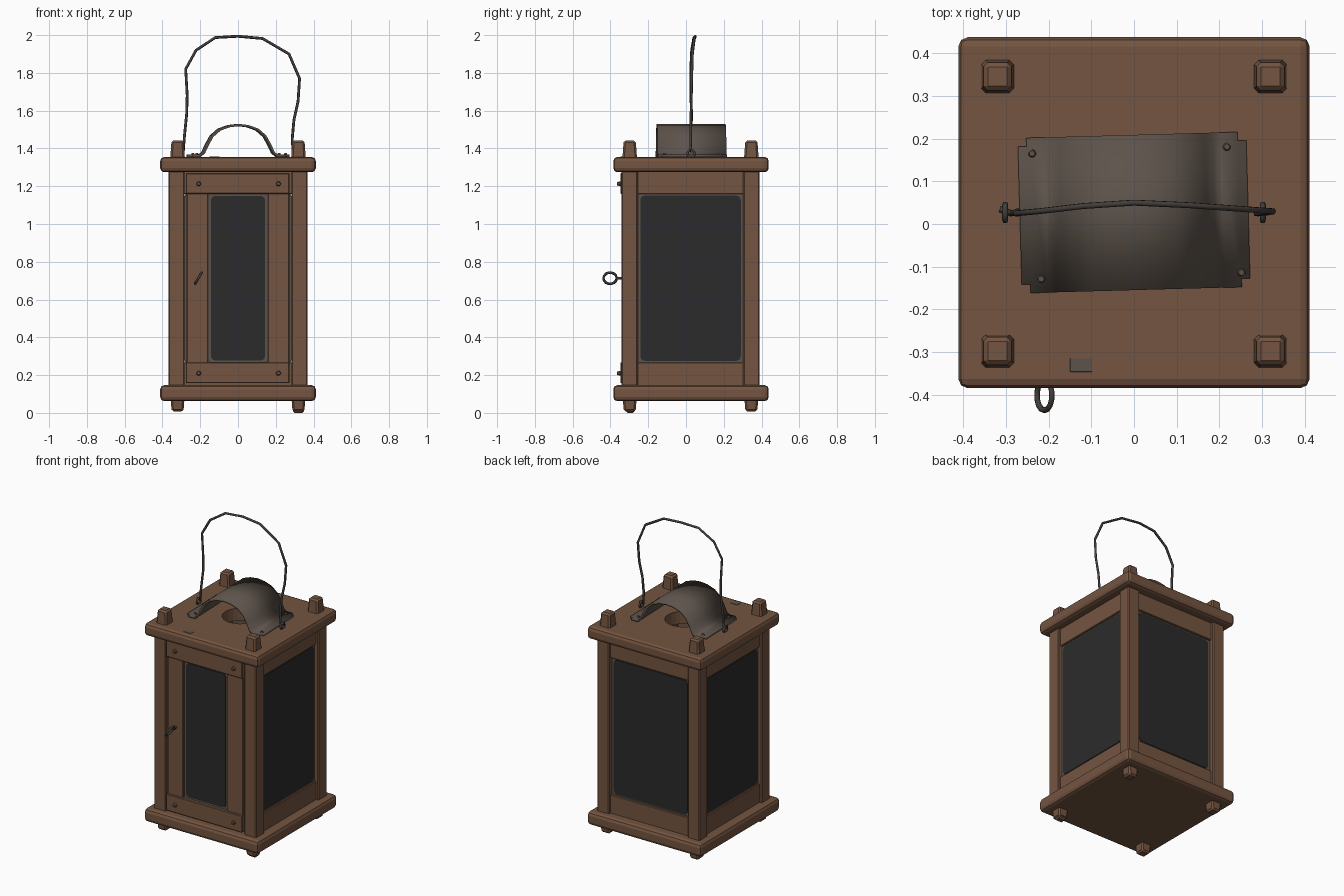
import bpy, bmesh, math
from mathutils import Vector, Matrix

if "Cube" in bpy.data.objects:
    bpy.data.objects.remove(bpy.data.objects["Cube"])

CY = 0.027  # depth centre of the lantern body


def material(name, rgb):
    m = bpy.data.materials.new(name)
    m.diffuse_color = (*rgb, 1)
    m.use_nodes = True
    m.node_tree.nodes["Principled BSDF"].inputs["Base Color"].default_value = m.diffuse_color
    return m


WOOD = material("brown wood", (0.175, 0.090, 0.052))
TIN = material("grey tin", (0.108, 0.086, 0.070))
IRON = material("dark iron", (0.055, 0.047, 0.041))
GLASS = material("dark glass", (0.024, 0.024, 0.025))


def finish(name, bm, mat, smooth=False):
    bmesh.ops.recalc_face_normals(bm, faces=bm.faces)
    me = bpy.data.meshes.new(name)
    bm.to_mesh(me)
    bm.free()
    me.materials.append(mat)
    ob = bpy.data.objects.new(name, me)
    bpy.context.collection.objects.link(ob)
    if smooth:
        bpy.ops.object.select_all(action='DESELECT')
        ob.select_set(True)
        bpy.context.view_layer.objects.active = ob
        bpy.ops.object.shade_smooth_by_angle(angle=math.radians(35))
    return ob


def box(name, lo, hi, mat=WOOD, bevel=0.006, seg=1, taper=None):
    """Bevelled box; taper=(sign, scale) shrinks the top or bottom end."""
    lo, hi = Vector(lo), Vector(hi)
    c, s = (lo + hi) / 2, hi - lo
    bm = bmesh.new()
    bmesh.ops.create_cube(bm, size=1)
    for v in bm.verts:
        k = taper[1] if taper and v.co.z * taper[0] > 0 else 1
        v.co = c + Vector((v.co.x * s.x * k, v.co.y * s.y * k, v.co.z * s.z))
    bmesh.ops.bevel(bm, geom=bm.edges[:], offset=bevel, segments=seg,
                    profile=0.5, affect='EDGES')
    return finish(name, bm, mat)


def panel(name, centre, w, h, r, depth, angle, mat):
    """Upright rounded plate, facing -y and then turned about z by angle."""
    bm = bmesh.new()
    pts = []
    for i, (sx, sz) in enumerate(((1, 1), (-1, 1), (-1, -1), (1, -1))):
        for k in range(4):
            a = math.pi / 2 * (i + k / 3)
            pts.append((sx * (w / 2 - r) + r * math.cos(a), depth / 2,
                        sz * (h / 2 - r) + r * math.sin(a)))
    f = bm.faces.new([bm.verts.new(p) for p in pts])
    ext = bmesh.ops.extrude_face_region(bm, geom=[f])['geom']
    bmesh.ops.translate(bm, vec=(0, -depth, 0),
                        verts=[g for g in ext if isinstance(g, bmesh.types.BMVert)])
    bm.transform(Matrix.Translation(centre) @ Matrix.Rotation(angle, 4, 'Z'))
    return finish(name, bm, mat)


def stud(name, centre, r, depth, rot, mat):
    bm = bmesh.new()
    bmesh.ops.create_cone(bm, cap_ends=True, segments=10, radius1=r, radius2=r * 0.6,
                          depth=depth, matrix=Matrix.Translation(centre) @ rot)
    return finish(name, bm, mat)


def wire(name, pts, r, mat, cyclic=False):
    cu = bpy.data.curves.new(name, 'CURVE')
    cu.dimensions = '3D'
    cu.bevel_depth = r
    cu.bevel_resolution = 1
    cu.use_fill_caps = True
    sp = cu.splines.new('POLY')
    sp.points.add(len(pts) - 1)
    for p, co in zip(sp.points, pts):
        p.co = (*co, 1)
    sp.use_cyclic_u = cyclic
    cu.materials.append(mat)
    ob = bpy.data.objects.new(name, cu)
    bpy.context.collection.objects.link(ob)
    return ob


def ring(name, centre, u, v, r, thick, mat):
    c, u, v = Vector(centre), Vector(u).normalized(), Vector(v).normalized()
    return wire(name, [c + r * (u * math.cos(a) + v * math.sin(a))
                       for a in (i * math.tau / 14 for i in range(14))], thick, mat, True)


# Base and roof boards, the roof with a smoke hole
box("base_board", (-0.412, -0.385, 0.062), (0.412, 0.438, 0.147), bevel=0.022, seg=2)
roof = box("roof_board", (-0.412, -0.385, 1.274), (0.412, 0.438, 1.355), bevel=0.022, seg=2)
bm = bmesh.new()
bmesh.ops.create_cone(bm, cap_ends=True, segments=24, radius1=0.11, radius2=0.11, depth=0.4,
                      matrix=Matrix.Translation((0, CY, 1.31)))
cutter = finish("smoke_hole_cutter", bm, WOOD)
cutter.hide_render = True
cutter.hide_viewport = True
mod = roof.modifiers.new("smoke_hole", 'BOOLEAN')
mod.operation = 'DIFFERENCE'
mod.solver = 'EXACT'
mod.object = cutter

# Corner posts with pegs through the roof and feet below the base
for sx, side in ((-1, "left"), (1, "right")):
    for y, end in ((-0.298, "front"), (0.346, "back")):
        x = sx * 0.326
        tag = f"{end}_{side}"
        box("post_" + tag, (x - 0.043, y - 0.043, 0.13), (x + 0.043, y + 0.043, 1.29))
        px = sx * 0.32
        box("peg_" + tag, (px - 0.04, y - 0.04, 1.33), (px + 0.04, y + 0.04, 1.442),
            bevel=0.01, taper=(1, 0.8))
        box("foot_" + tag, (px - 0.037, y - 0.037, 0.008), (px + 0.037, y + 0.037, 0.08),
            bevel=0.01, taper=(-1, 0.85))
box("foot_wedge", (0.29, -0.32, 0), (0.35, -0.27, 0.05), bevel=0.01)

# Rails and large panes on the two sides and the back
for z0, z1, lv in ((0.14, 0.268, "lower"), (1.158, 1.28, "upper")):
    for sx, side in ((-1, "left"), (1, "right")):
        xs = sorted((sx * 0.352, sx * 0.312))
        box(f"{side}_{lv}_rail", (xs[0], -0.262, z0), (xs[1], 0.31, z1), bevel=0.004)
    box(f"back_{lv}_rail", (-0.29, 0.332, z0), (0.29, 0.372, z1), bevel=0.004)
ZC, H = 0.713, 0.885
for side, d, a, c in (("right", (1, 0), math.pi / 2, (0.335, 0.024)),
                      ("left", (-1, 0), -math.pi / 2, (-0.335, 0.024)),
                      ("back", (0, 1), math.pi, (0, 0.355))):
    panel(side + "_pane_trim", (*c, ZC), 0.565, H + 0.02, 0.02, 0.012, a, TIN)
    panel(side + "_pane", (c[0] + d[0] * 0.004, c[1] + d[1] * 0.004, ZC),
          0.532, H - 0.01, 0.025, 0.012, a, GLASS)

# Front door: stiles, overlapping rails, narrow pane, nails
for sx, side in ((-1, "left"), (1, "right")):
    xs = sorted((sx * 0.272, sx * 0.158))
    box(f"door_{side}_stile", (xs[0], -0.338, 0.16), (xs[1], -0.298, 1.27), bevel=0.004)
for z0, z1, lv in ((0.157, 0.267, "lower"), (1.16, 1.27, "upper")):
    box(f"door_{lv}_rail", (-0.276, -0.348, z0), (0.272, -0.30, z1), bevel=0.004)
    for x in (-0.208, 0.214):
        stud(f"door_{lv}_nail", (x, -0.355, (z0 + z1) / 2 - 0.002), 0.014, 0.022,
             Matrix.Rotation(math.pi / 2, 4, 'X'), WOOD)
panel("door_pane_trim", (0, -0.322, ZC), 0.325, H + 0.01, 0.02, 0.012, 0, TIN)
panel("door_pane", (0, -0.326, ZC), 0.285, H - 0.015, 0.02, 0.012, 0, GLASS)

# Slanted pull ring on the door, with its staple
ring("pull_ring", (-0.21, -0.402, 0.713), (0, 1, 0), (0.5, 0, 0.85), 0.035, 0.007, IRON)
wire("pull_staple", [(-0.21, -0.32, 0.713), (-0.21, -0.372, 0.713)], 0.008, IRON)

# Arched tin smoke cover with flat flanges, turned a little
SKEW = Matrix.Translation((0, CY, 0)) @ Matrix.Rotation(math.radians(1.6), 4, 'Z')
prof = [(-0.268, 1.361), (-0.205, 1.361), (-0.185, 1.377), (-0.165, 1.42), (-0.14, 1.465),
        (-0.1, 1.5), (-0.05, 1.518), (0.0, 1.524)]
prof += [(-x, z) for x, z in reversed(prof[:-1])]
bm = bmesh.new()
rows = [[bm.verts.new((x, y, z)) for x, z in prof] for y in (-0.182, 0.182)]
for i in range(len(prof) - 1):
    bm.faces.new((rows[0][i], rows[0][i + 1], rows[1][i + 1], rows[1][i]))
corners = [r[i] for r in rows for i in (0, -1)]
bmesh.ops.bevel(bm, geom=corners, offset=0.02, segments=2, affect='VERTICES')
bm.transform(SKEW)
cover = finish("smoke_cover", bm, TIN, smooth=True)
sol = cover.modifiers.new("thickness", 'SOLIDIFY')
sol.thickness = 0.012
sol.offset = 0
for x, y in ((-0.235, 0.145), (0.222, 0.148), (-0.222, -0.15), (0.248, -0.148)):
    stud("cover_rivet", SKEW @ Vector((x, y, 1.369)), 0.011, 0.014, Matrix(), TIN)

# Small tin plate on the roof
box("roof_tab", (-0.15, -0.347, 1.352), (-0.098, -0.315, 1.357), TIN, bevel=0.001)

# Wire bail and the two eyelets that hold it
wire("bail_handle", [(-0.315, 0.035, 1.385), (-0.288, 0.025, 1.385), (-0.285, 0.025, 1.45),
                     (-0.272, 0.03, 1.58), (-0.269, 0.025, 1.68), (-0.277, 0.025, 1.82),
                     (-0.222, 0.03, 1.92), (-0.12, 0.042, 1.987), (0, 0.05, 1.994),
                     (0.13, 0.044, 1.982), (0.27, 0.034, 1.9), (0.326, 0.03, 1.77),
                     (0.318, 0.028, 1.65), (0.296, 0.026, 1.55), (0.287, 0.025, 1.45),
                     (0.29, 0.025, 1.385), (0.315, 0.03, 1.385)], 0.0075, IRON)
for x in (-0.302, 0.302):
    ring("bail_eyelet", (x, 0.027, 1.372), (0, 1, 0), (0, 0, 1), 0.019, 0.007, IRON)
